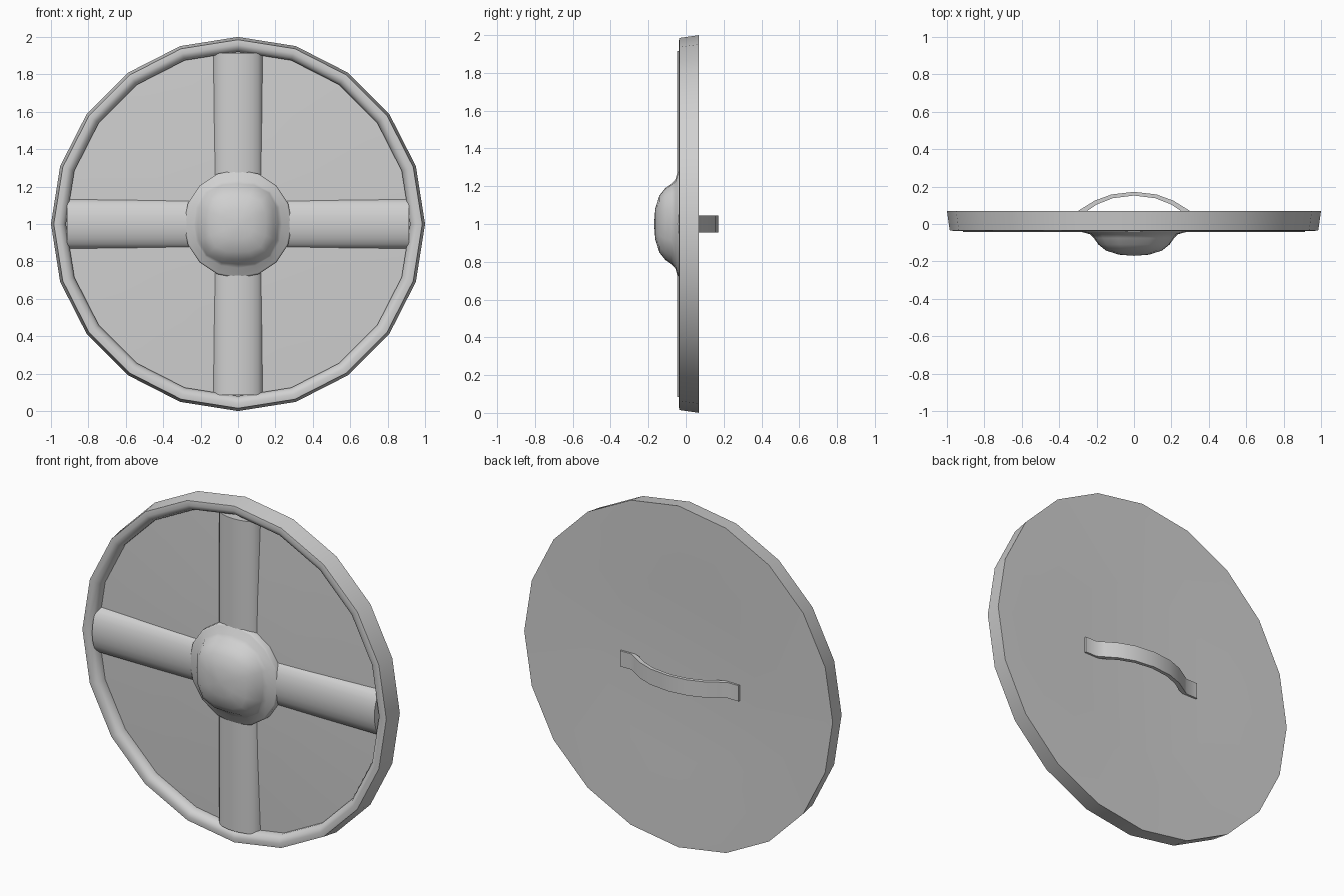
import bpy, bmesh, math

cube = bpy.data.objects.get("Cube")
if cube:
    bpy.data.objects.remove(cube, do_unlink=True)

CENTRE_Z = 1.0
grey = bpy.data.materials.new("plain grey")
grey.use_nodes = True
grey.diffuse_color = (0.63, 0.63, 0.63, 1)
grey.node_tree.nodes["Principled BSDF"].inputs["Base Color"].default_value = grey.diffuse_color


def finish(name, bm, angle):
    bmesh.ops.remove_doubles(bm, verts=bm.verts, dist=1e-5)
    bmesh.ops.recalc_face_normals(bm, faces=bm.faces)
    mesh = bpy.data.meshes.new(name)
    bm.to_mesh(mesh)
    bm.free()
    mesh.materials.append(grey)
    obj = bpy.data.objects.new(name, mesh)
    obj.location.z = CENTRE_Z
    bpy.context.collection.objects.link(obj)
    bpy.ops.object.select_all(action='DESELECT')
    obj.select_set(True)
    bpy.context.view_layer.objects.active = obj
    bpy.ops.object.shade_smooth_by_angle(angle=math.radians(angle))
    return obj


def bridge(bm, rings, closed):
    """Join successive rings of vertices with quads."""
    for a, b in zip(rings, rings[1:]):
        n = len(a)
        for i in range(n if closed else n - 1):
            j = (i + 1) % n
            bm.faces.new((a[i], a[j], b[j], b[i]))


def lathe(name, profile, sides, angle):
    """Profile rows are radius, y and squareness exponent (2 is round)."""
    bm = bmesh.new()
    rings = []
    for r, y, p in profile:
        ring = []
        for i in range(sides):
            t = math.tau * i / sides
            c, s = math.cos(t), math.sin(t)
            k = r / (abs(c) ** p + abs(s) ** p) ** (1 / p)
            ring.append(bm.verts.new((k * c, y, k * s)))
        rings.append(ring)
    bridge(bm, rings, True)
    for cap in (rings[0], rings[-1]):
        bmesh.ops.pointmerge(bm, verts=cap, merge_co=(0, cap[0].co.y, 0)) \
            if (cap[0].co.x < 0.001) else bm.faces.new(cap)
    return finish(name, bm, angle)


# Board: shallow domed face, rounded rim and hollow back in one turned shape
board = [(0, -0.005), (0.5, 0.003), (0.92, 0.02), (0.92, 0), (0.933, -0.026),
         (0.958, -0.038), (0.985, -0.034), (1.0, 0.07), (0.985, 0.07),
         (0.5, 0.053), (0, 0.045)]
lathe("shield_board", [(r, y, 2) for r, y in board], 20, 40)

# Boss: round flange blending into a squarish dome
boss = [(0.29, 0.03, 2), (0.29, -0.035, 2), (0.282, -0.042, 2), (0.235, -0.055, 2.3),
        (0.215, -0.075, 2.7), (0.19, -0.11, 3), (0.15, -0.142, 3.2),
        (0.08, -0.164, 3), (0, -0.17, 2)]
lathe("centre_boss", boss, 16, 50)


# Cross bars: half-round strips running to the rim
def cross_bar(name, upright):
    bm = bmesh.new()
    rings = []
    for end in (-0.915, 0.915):
        ring = []
        for i in range(11):
            t = math.pi * i / 10
            w, y = 0.133 * math.cos(t), 0.025 - 0.069 * math.sin(t)
            ring.append(bm.verts.new((w, y, end) if upright else (end, y, w)))
        rings.append(ring)
    bridge(bm, rings, True)
    for ring in rings:
        bm.faces.new(ring)
    return finish(name, bm, 40)


cross_bar("upright_bar", True)
cross_bar("level_bar", False)

# Handle: bent strap with a flat tab at each end
half = [(0.385, 0.062), (0.312, 0.062), (0.275, 0.085), (0.21, 0.125),
        (0.12, 0.158)]
path = [(-x, y) for x, y in half] + [(0, 0.172)] + [(x, y) for x, y in reversed(half)]
bm = bmesh.new()
rings = []
for x, y in path:
    inner = x * 0.94 if abs(x) < 0.3 else x
    rings.append([bm.verts.new(co) for co in (
        (x, y, 0.046), (x, y, -0.046), (inner, y - 0.02, -0.046), (inner, y - 0.02, 0.046))])
bridge(bm, rings, True)
bm.faces.new(rings[0])
bm.faces.new(rings[-1])
finish("hand_strap", bm, 40)
